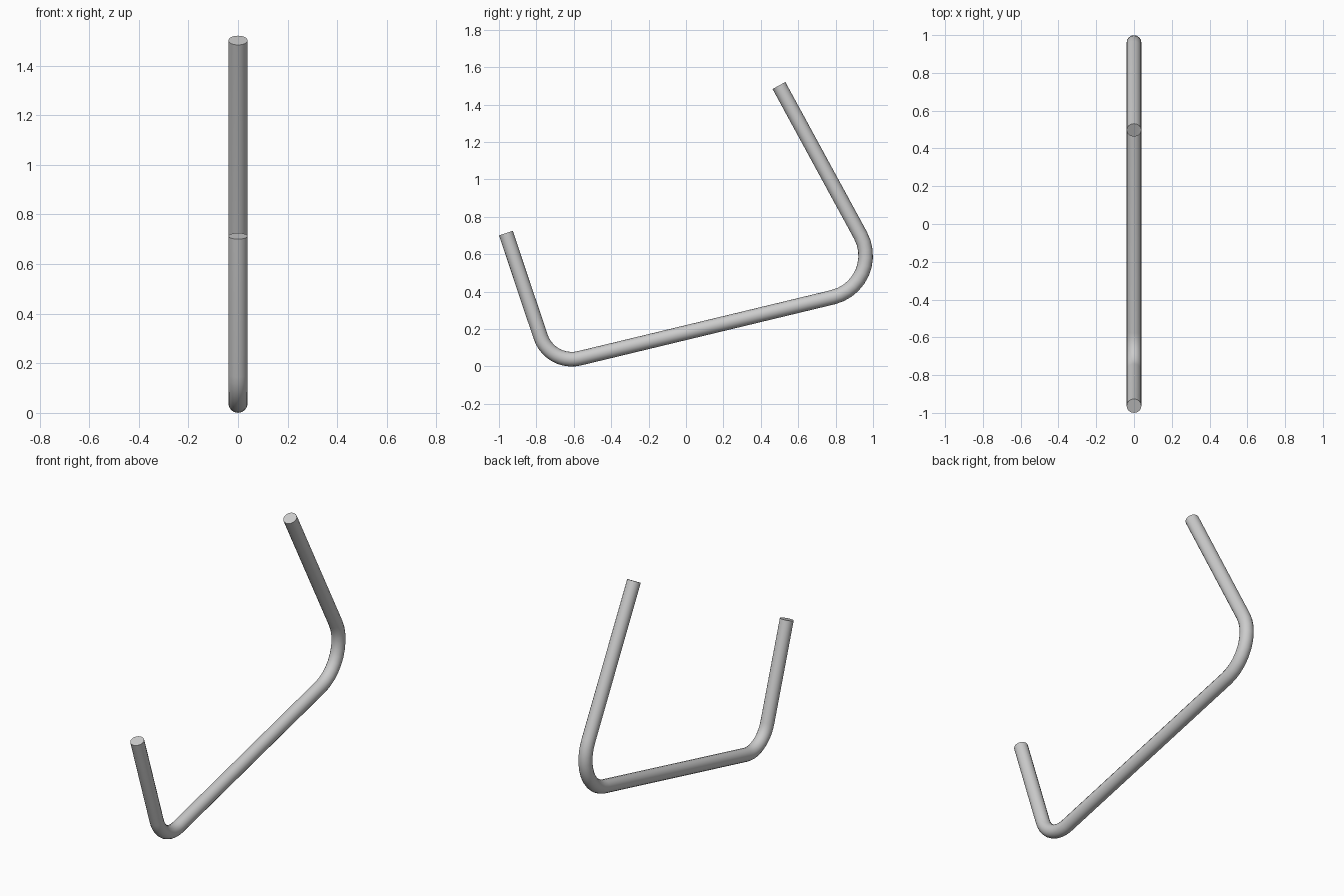
import bpy
from math import tan
from mathutils import Vector

if "Cube" in bpy.data.objects:
    bpy.data.objects.remove(bpy.data.objects["Cube"])

RADIUS = 0.039
STEPS = 10


def fillet(prev, corner, nxt, radius):
    """Points of a circular bend rounding off a corner."""
    a, b = (prev - corner).normalized(), (nxt - corner).normalized()
    half = a.angle(b) / 2
    reach = radius / tan(half)
    start, end = corner + a * reach, corner + b * reach
    centre = corner + (a + b).normalized() * (reach ** 2 + radius ** 2) ** 0.5
    u, v = (start - centre).normalized(), (end - centre).normalized()
    return [centre + u.slerp(v, i / STEPS) * radius for i in range(STEPS + 1)]


# Centre line: short arm, low bend, long bar, high bend, long arm
short_end = Vector((0, -0.963, 0.715))
low = Vector((0, -0.726, 0.008))
high = Vector((0, 1.075, 0.442))
long_end = Vector((0, 0.497, 1.504))
path = [short_end, *fillet(short_end, low, high, 0.175),
        *fillet(low, high, long_end, 0.228), long_end]

# Round bar swept along the centre line, with closed ends
curve = bpy.data.curves.new("bent_rod", "CURVE")
curve.dimensions = "3D"
curve.bevel_depth = RADIUS
curve.bevel_resolution = 6
curve.use_fill_caps = True
spline = curve.splines.new("POLY")
spline.points.add(len(path) - 1)
for point, co in zip(spline.points, path):
    point.co = (*co, 1)

rod = bpy.data.objects.new("bent_rod", curve)
bpy.context.collection.objects.link(rod)
bpy.context.view_layer.objects.active = rod
rod.select_set(True)
bpy.ops.object.convert(target="MESH")

# Stand on the ground, smooth sides with crisp ends
rod = bpy.context.object
lowest = min(v.co.z for v in rod.data.vertices)
for v in rod.data.vertices:
    v.co.z -= lowest
bpy.ops.object.shade_smooth_by_angle()
